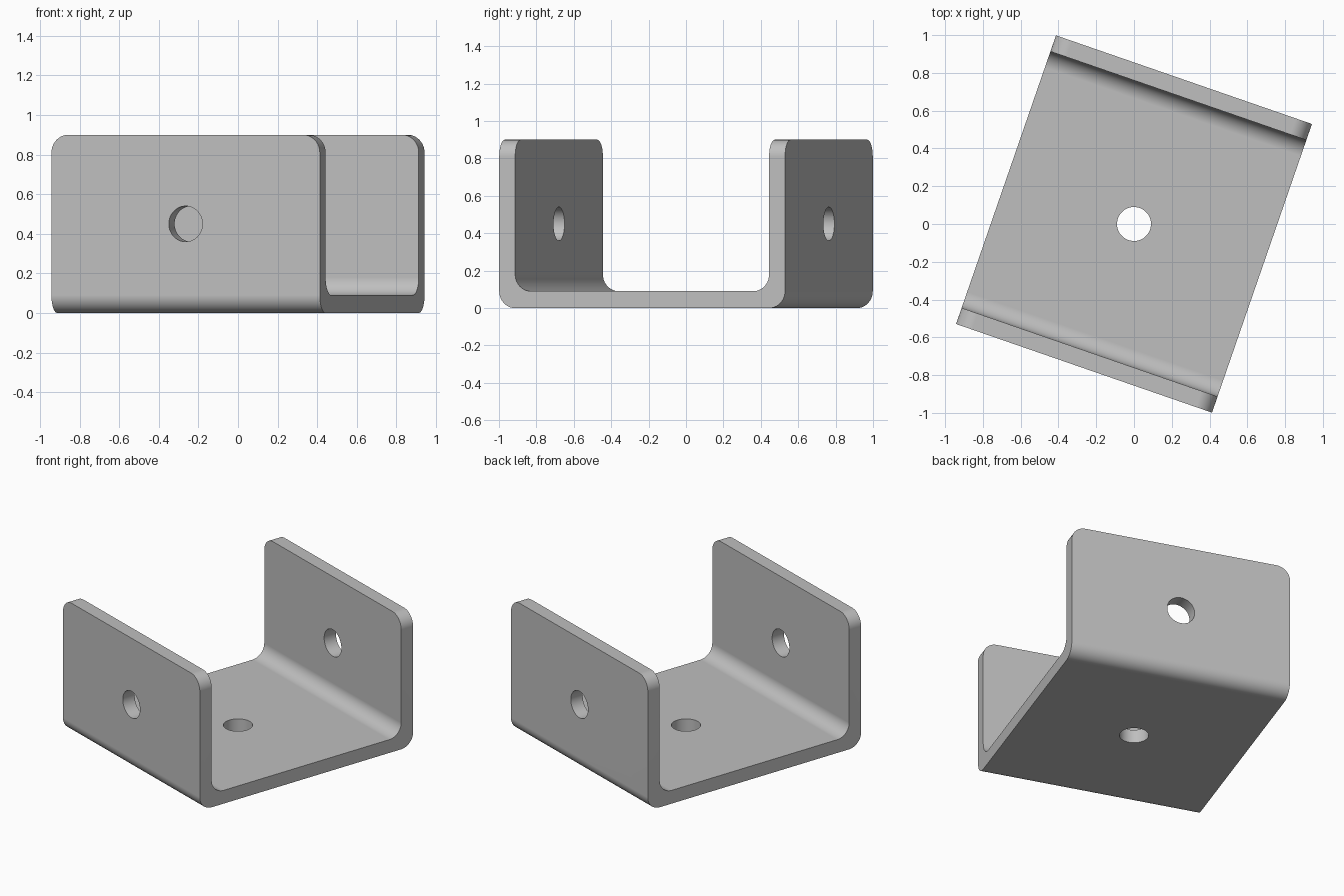
import bpy
import bmesh
import math
from mathutils import Matrix

if "Cube" in bpy.data.objects:
    bpy.data.objects.remove(bpy.data.objects["Cube"], do_unlink=True)

WIDTH, LENGTH, HEIGHT = 1.434, 1.617, 0.9
THICK = 0.09
RADIUS = 0.09
TURN = math.radians(-19.1)

# Plain grey metal
metal = bpy.data.materials.new("grey metal")
metal.use_nodes = True
grey = (0.52, 0.52, 0.52, 1)
metal.diffuse_color = grey
metal.node_tree.nodes["Principled BSDF"].inputs["Base Color"].default_value = grey


def make_object(name, bm):
    bmesh.ops.recalc_face_normals(bm, faces=bm.faces)
    mesh = bpy.data.meshes.new(name)
    bm.to_mesh(mesh)
    bm.free()
    mesh.materials.append(metal)
    obj = bpy.data.objects.new(name, mesh)
    bpy.context.collection.objects.link(obj)
    return obj


def hole_cutter(name, length, matrix):
    bm = bmesh.new()
    bmesh.ops.create_cone(bm, cap_ends=True, segments=48, radius1=RADIUS,
                          radius2=RADIUS, depth=length, matrix=matrix)
    obj = make_object(name, bm)
    obj.hide_render = True
    return obj


# U-shaped channel: profile extruded along its width
half, inner = LENGTH / 2, LENGTH / 2 - THICK
profile = [(-half, 0), (half, 0), (half, HEIGHT), (inner, HEIGHT),
           (inner, THICK), (-inner, THICK), (-inner, HEIGHT), (-half, HEIGHT)]
bm = bmesh.new()
face = bm.faces.new([bm.verts.new((-WIDTH / 2, y, z)) for y, z in profile])
side = bmesh.ops.extrude_face_region(bm, geom=[face])["geom"]
bmesh.ops.translate(bm, vec=(WIDTH, 0, 0),
                    verts=[v for v in side if isinstance(v, bmesh.types.BMVert)])
bmesh.ops.recalc_face_normals(bm, faces=bm.faces)


# Round the bends and the upper corners of both walls
def is_rounded(edge):
    a, b = (v.co for v in edge.verts)
    along_x = abs(a.x - b.x) > 0.01
    at_top = min(a.z, b.z) > HEIGHT - 0.01
    return along_x != at_top and (along_x or abs(a.y - b.y) > 0.01) \
        and (at_top or max(a.z, b.z) < HEIGHT / 2)


bmesh.ops.bevel(bm, geom=[e for e in bm.edges if is_rounded(e) and
                          (abs(e.verts[0].co.x - e.verts[1].co.x) > 0.01
                           or e.verts[0].co.z > THICK + 0.01)],
                offset=RADIUS, offset_type='OFFSET', segments=10,
                profile=0.5, affect='EDGES')
bracket = make_object("u_bracket", bm)

# Bolt holes through the base and both walls
cutters = [
    hole_cutter("base_hole_cutter", 0.5, Matrix.Translation((0, 0, THICK / 2))),
    hole_cutter("wall_hole_cutter", LENGTH * 1.2,
                Matrix.Translation((0, 0, HEIGHT / 2)) @ Matrix.Rotation(math.pi / 2, 4, 'X')),
]
bpy.ops.object.select_all(action='DESELECT')
bpy.context.view_layer.objects.active = bracket
bracket.select_set(True)
for cutter in cutters:
    mod = bracket.modifiers.new(cutter.name, 'BOOLEAN')
    mod.operation = 'DIFFERENCE'
    mod.solver = 'EXACT'
    mod.object = cutter
    bpy.ops.object.modifier_apply(modifier=mod.name)
    bpy.data.objects.remove(cutter, do_unlink=True)

# Smooth bends with crisp plate edges
bpy.ops.object.shade_smooth_by_angle(angle=math.radians(30))
weighted = bracket.modifiers.new("flat plates", 'WEIGHTED_NORMAL')
weighted.keep_sharp = True
bracket.rotation_euler.z = TURN
